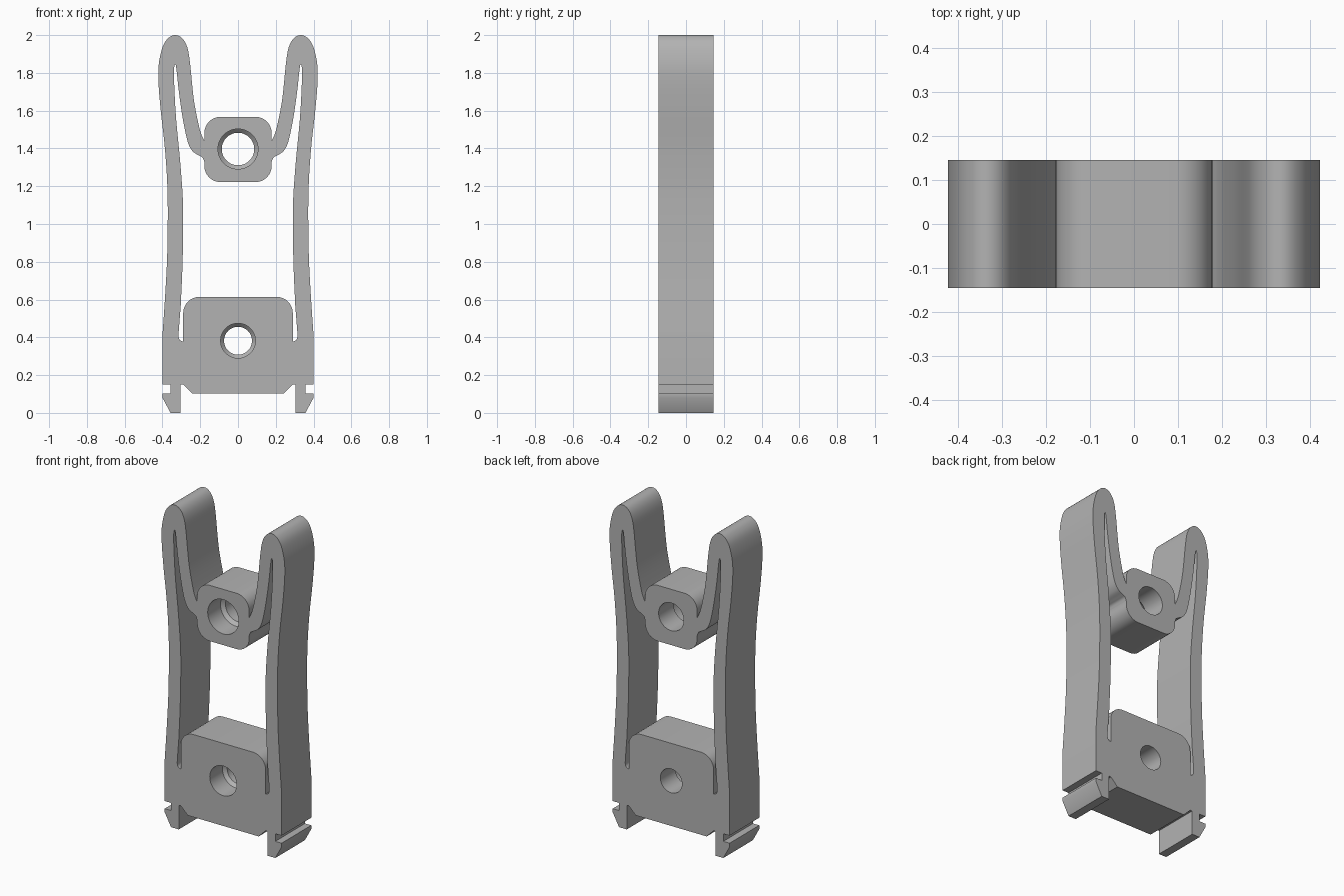
import bpy
import bmesh
from math import sin, cos, pi
from mathutils import Vector

HALF_DEPTH = 0.145

cube = bpy.data.objects.get("Cube")
if cube:
    bpy.data.objects.remove(cube, do_unlink=True)

grey = bpy.data.materials.new("moulded grey")
grey.use_nodes = True
colour = (0.45, 0.45, 0.45, 1)
grey.diffuse_color = colour
grey.node_tree.nodes["Principled BSDF"].inputs["Base Color"].default_value = colour


def smooth(points, steps=6):
    """Sample a curve that passes through all the points."""
    pts = [Vector(p) for p in points]
    pts = [2 * pts[0] - pts[1]] + pts + [2 * pts[-1] - pts[-2]]
    out = []
    for a, b, c, d in zip(pts, pts[1:], pts[2:], pts[3:]):
        for i in range(steps):
            t = i / steps
            p = 2 * b + (c - a) * t + (2 * a - 5 * b + 4 * c - d) * t ** 2
            out.append((p + (3 * b - a - 3 * c + d) * t ** 3) / 2)
    return out + [pts[-2]]


def corner(cx, cz, radius, start, end, steps=8):
    """Rounded corner, angles in quarter turns."""
    angles = [(start + (end - start) * i / steps) * pi / 2 for i in range(steps + 1)]
    return [Vector((cx + radius * cos(a), cz + radius * sin(a))) for a in angles]


def mirrored(half):
    """Close a right-hand half contour with its mirror image."""
    half = [Vector(p) for p in half]
    return half + [Vector((-p.x, p.y)) for p in reversed(half)]


def new_object(name, bm):
    bmesh.ops.recalc_face_normals(bm, faces=bm.faces[:])
    mesh = bpy.data.meshes.new(name)
    bm.to_mesh(mesh)
    bm.free()
    obj = bpy.data.objects.new(name, mesh)
    bpy.context.collection.objects.link(obj)
    mesh.materials.append(grey)
    return obj


def extruded(name, contours):
    """Fill nested contours and extrude them through the depth."""
    bm = bmesh.new()
    for contour in contours:
        verts = [bm.verts.new((p.x, -HALF_DEPTH, p.y)) for p in contour]
        for a, b in zip(verts, verts[1:] + verts[:1]):
            bm.edges.new((a, b))
    bmesh.ops.triangle_fill(bm, edges=bm.edges[:], use_beauty=True, normal=(0, -1, 0))
    geom = bmesh.ops.extrude_face_region(bm, geom=bm.faces[:])["geom"]
    moved = [v for v in geom if isinstance(v, bmesh.types.BMVert)]
    bmesh.ops.translate(bm, verts=moved, vec=(0, 2 * HALF_DEPTH, 0))
    return new_object(name, bm)


def hole_cutter(name, z, front_radius, back_radius, sides=48):
    """Stepped bore: wide at the front, narrow at the back."""
    bm = bmesh.new()
    profile = [(-0.2, front_radius), (-0.02, front_radius),
               (0, back_radius), (0.2, back_radius)]
    rings = []
    for y, r in profile:
        rings.append([bm.verts.new((r * cos(2 * pi * i / sides), y,
                                    z + r * sin(2 * pi * i / sides)))
                      for i in range(sides)])
    for low, high in zip(rings, rings[1:]):
        for i in range(sides):
            j = (i + 1) % sides
            bm.faces.new((low[i], low[j], high[j], high[i]))
    bm.faces.new(rings[0])
    bm.faces.new(rings[-1])
    obj = new_object(name, bm)
    obj.hide_render = True
    return obj


# Chamfered base and barbed foot
base = [(0.243, 0.103), (0.29, 0.15), (0.304, 0.15), (0.304, 0), (0.357, 0),
        (0.4, 0.08), (0.4, 0.103), (0.357, 0.103), (0.357, 0.15), (0.4, 0.15)]

# Outside of the arm, over the rounded tip and down to the upper block
arm_outside = smooth([
    (0.4, 0.41), (0.387, 0.6), (0.376, 0.8), (0.372, 1), (0.374, 1.2),
    (0.387, 1.4), (0.409, 1.6), (0.421, 1.75), (0.419, 1.85), (0.398, 1.94),
    (0.368, 1.985), (0.333, 2), (0.297, 1.985), (0.27, 1.94), (0.255, 1.86),
    (0.234, 1.66), (0.207, 1.52), (0.192, 1.47), (0.178, 1.44)])
block_top = corner(0.093, 1.482, 0.085, 0, 1)
outer = mirrored(base + arm_outside + block_top)

# Window: lower block, slots inside the arms, underside of the upper block
lower_block = corner(0.205, 0.529, 0.085, 1, 0)
slot_foot = smooth([(0.29, 0.377), (0.306, 0.384), (0.314, 0.4), (0.314, 0.43)], 3)
arm_inside = smooth([
    (0.303, 0.57), (0.294, 0.78), (0.29, 1), (0.293, 1.15), (0.307, 1.34),
    (0.327, 1.55), (0.336, 1.7), (0.339, 1.81), (0.333, 1.845), (0.326, 1.82),
    (0.313, 1.7), (0.291, 1.55), (0.266, 1.435), (0.24, 1.385), (0.205, 1.362),
    (0.187, 1.35), (0.178, 1.328)])
block_bottom = corner(0.093, 1.307, 0.085, 0, -1)
window = mirrored(lower_block + slot_foot + arm_inside + block_bottom)

frame = extruded("clip_frame", [outer, window])

# Stepped bores through both blocks
for name, z, front, back in (("upper_bore_cutter", 1.397, 0.106, 0.086),
                             ("lower_bore_cutter", 0.382, 0.092, 0.074)):
    cutter = hole_cutter(name, z, front, back)
    cut = frame.modifiers.new(name, "BOOLEAN")
    cut.operation = "DIFFERENCE"
    cut.solver = "EXACT"
    cut.object = cutter
    bpy.context.view_layer.objects.active = frame
    bpy.ops.object.modifier_apply(modifier=name)
    bpy.data.objects.remove(cutter, do_unlink=True)

bpy.ops.object.select_all(action="DESELECT")
frame.select_set(True)
bpy.context.view_layer.objects.active = frame
bpy.ops.object.shade_smooth_by_angle(angle=pi / 6)
